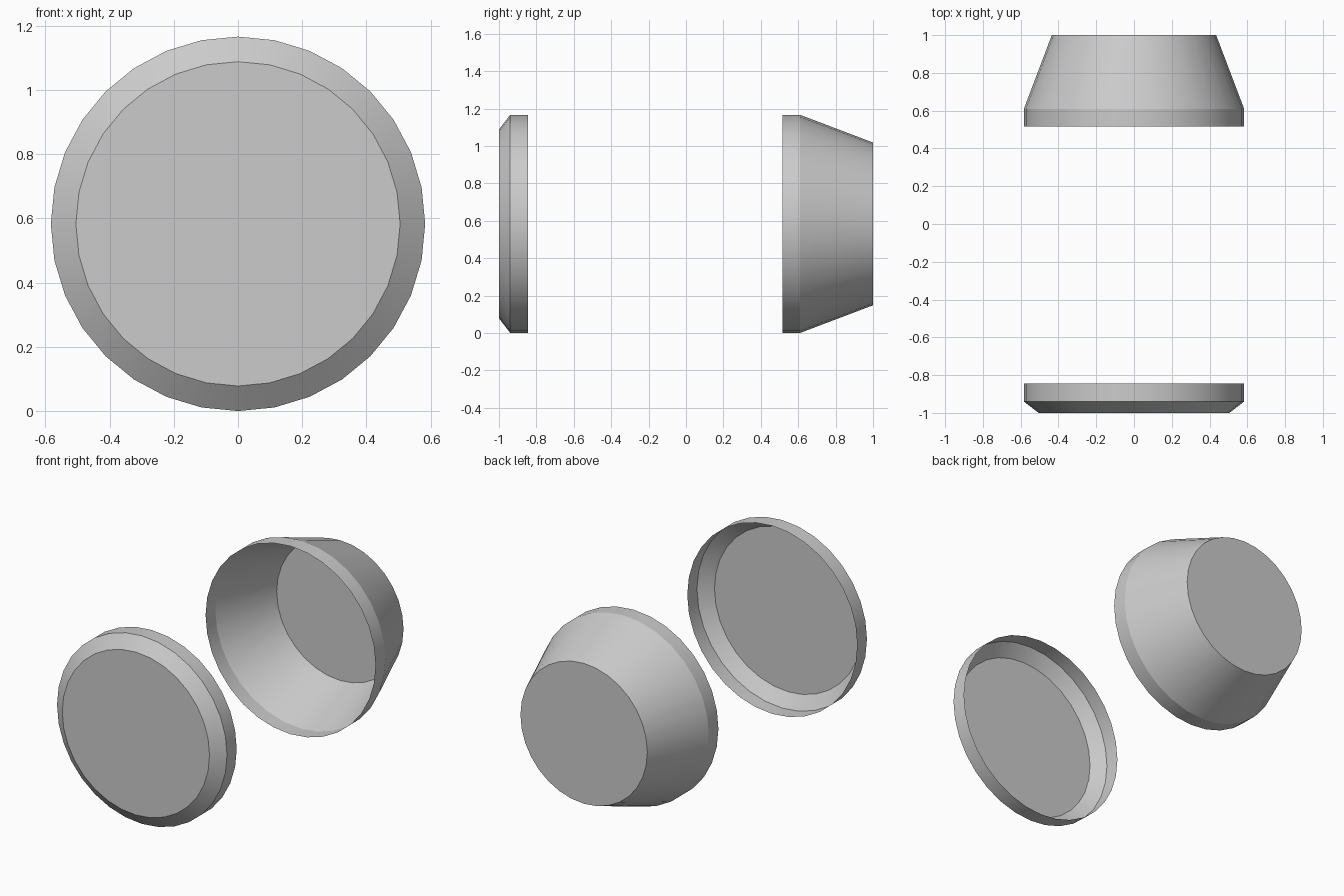
import bpy, bmesh, math
from mathutils import Vector

cube = bpy.data.objects.get("Cube")
if cube:
    bpy.data.objects.remove(cube, do_unlink=True)

SIDES = 32
RADIUS = 0.583

grey = bpy.data.materials.new("light_grey")
grey.use_nodes = True
grey.diffuse_color = (0.6, 0.6, 0.6, 1)
grey.node_tree.nodes["Principled BSDF"].inputs["Base Color"].default_value = grey.diffuse_color


def open_shell(name, profile):
    """Thin round shell along y: open at the first ring, capped at the last."""
    bm = bmesh.new()
    rings = []
    for y, r in profile:
        angles = [2 * math.pi * i / SIDES for i in range(SIDES)]
        rings.append([bm.verts.new(Vector((r * math.sin(a), y, RADIUS + r * math.cos(a))))
                      for a in angles])
    for a, b in zip(rings, rings[1:]):
        for i in range(SIDES):
            j = (i + 1) % SIDES
            bm.faces.new((a[i], a[j], b[j], b[i]))
    cap = bm.faces.new(rings[-1])
    bmesh.ops.recalc_face_normals(bm, faces=bm.faces)

    # Keep the capped end facing away from the open end
    if cap.normal.y * (profile[-1][0] - profile[0][0]) < 0:
        bmesh.ops.reverse_faces(bm, faces=bm.faces)
    mesh = bpy.data.meshes.new(name)
    bm.to_mesh(mesh)
    bm.free()
    mesh.materials.append(grey)
    obj = bpy.data.objects.new(name, mesh)
    bpy.context.collection.objects.link(obj)
    bpy.ops.object.select_all(action="DESELECT")
    obj.select_set(True)
    bpy.context.view_layer.objects.active = obj
    bpy.ops.object.shade_smooth_by_angle(angle=math.radians(15))
    return obj


# Shallow front cover with a chamfered edge
open_shell("front_cover", [(-0.845, RADIUS), (-0.94, RADIUS), (-1.0, 0.505)])

# Deep tapered housing behind it
open_shell("rear_housing", [(0.515, RADIUS), (0.61, RADIUS), (1.0, 0.435)])
